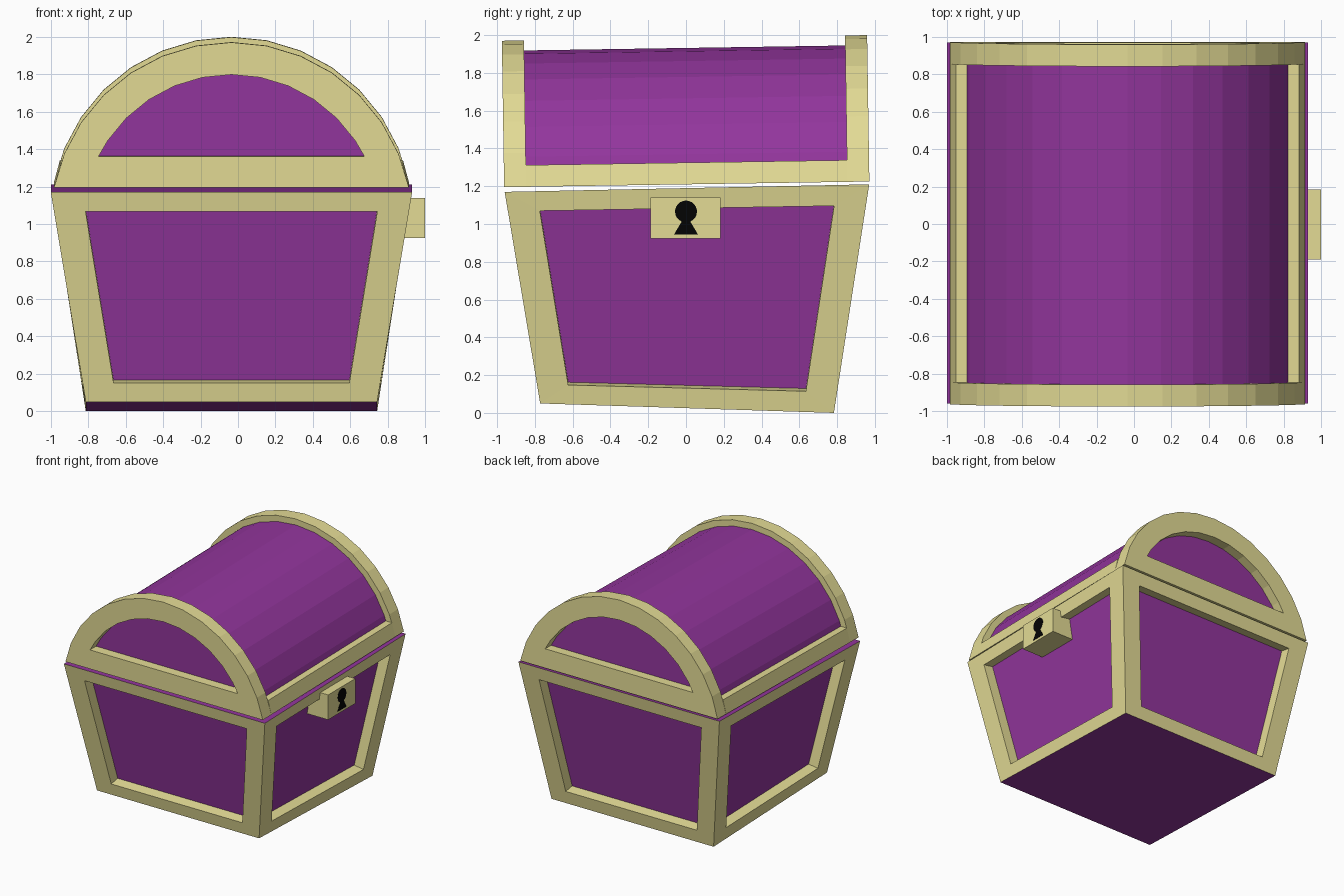
import bpy, bmesh
from math import sin, cos, asin, acos, atan, pi
from mathutils import Matrix

if "Cube" in bpy.data.objects:
    bpy.data.objects.remove(bpy.data.objects["Cube"])

CX = -0.035  # centre line of the chest


def material(name, color):
    m = bpy.data.materials.new(name)
    m.diffuse_color = (*color, 1)
    m.use_nodes = True
    m.node_tree.nodes["Principled BSDF"].inputs["Base Color"].default_value = m.diffuse_color
    return m


GOLD = material("gold_trim", (0.77, 0.71, 0.30))
PURPLE = material("purple_panel", (0.29, 0.036, 0.335))
BLACK = material("black", (0.001, 0.001, 0.001))


def finish(name, bm, *mats):
    bmesh.ops.remove_doubles(bm, verts=bm.verts, dist=1e-5)
    bmesh.ops.recalc_face_normals(bm, faces=bm.faces)
    me = bpy.data.meshes.new(name)
    bm.to_mesh(me)
    bm.free()
    for m in mats:
        me.materials.append(m)
    ob = bpy.data.objects.new(name, me)
    bpy.context.collection.objects.link(ob)
    return ob


def prism(name, profile, direction, mat):
    """Extrude an outline of 3D points along a direction."""
    bm = bmesh.new()
    face = bm.faces.new([bm.verts.new(p) for p in profile])
    ext = bmesh.ops.extrude_face_region(bm, geom=[face])["geom"]
    bmesh.ops.translate(bm, vec=direction,
                        verts=[v for v in ext if isinstance(v, bmesh.types.BMVert)])
    return finish(name, bm, mat)


# Chest body: tapered, slightly crooked box with a recessed panel on each wall
def body(depth=0.09):
    bm = bmesh.new()
    low = [(-.778, -.772, .05), (.778, -.772, .05), (.778, .783, 0), (-.778, .783, 0)]
    high = [(-.965, -.96, 1.17), (.965, -.96, 1.17), (.965, .97, 1.21), (-.965, .97, 1.21)]
    lo = [bm.verts.new((x + CX, y, z)) for x, y, z in low]
    hi = [bm.verts.new((x + CX, y, z)) for x, y, z in high]
    bm.faces.new(lo[::-1]).material_index = 1
    bm.faces.new(hi).material_index = 1
    for i in range(4):
        j = (i + 1) % 4
        outer = [lo[i], lo[j], hi[j], hi[i]]
        a, b, c, d = [v.co for v in outer]
        normal = (b - a).cross(d - a).normalized()
        rim = []
        for s, t in ((.104, .091), (.896, .091), (.911, .908), (.089, .908)):
            rim.append(a.lerp(b, s).lerp(d.lerp(c, s), t))
        edge = [bm.verts.new(p) for p in rim]
        deep = [bm.verts.new(p - normal * depth) for p in rim]
        for k in range(4):
            n = (k + 1) % 4
            bm.faces.new((outer[k], outer[n], edge[n], edge[k]))
            bm.faces.new((edge[k], edge[n], deep[n], deep[k]))
        bm.faces.new(deep).material_index = 1
    return finish("chest_body", bm, GOLD, PURPLE)


body()

# Lid is built level around z = 0 at its base, then tilted
R, RISE, HALF = 0.967, 0.775, 0.948
CZ = RISE - R
STEP = asin(HALF / R) / 7


def arc(r, floor):
    """Arch outline of radius r, cut off at height floor."""
    limit = acos((floor - CZ) / r)
    angles = [max(-limit, min(limit, i * STEP)) for i in range(-7, 8)]
    return [(r * sin(a), CZ + r * cos(a)) for a in angles]


def arch(name, y0, y1):
    outer, inner = arc(R, 0), arc(0.795, 0.166)
    bm = bmesh.new()
    loops = [[bm.verts.new((x, y, z)) for x, z in pts]
             for pts, y in ((outer, y0), (inner, y0), (inner, y1), (outer, y1))]
    for k in range(4):
        p, q = loops[k], loops[(k + 1) % 4]
        for i in range(15):
            j = (i + 1) % 15
            bm.faces.new((p[i], p[j], q[j], q[i]))
    bmesh.ops.dissolve_degenerate(bm, dist=1e-5, edges=bm.edges)
    return finish(name, bm, GOLD)


lid = [arch("lid_front_arch", -0.967, -0.85), arch("lid_back_arch", 0.85, 0.967)]
lid.append(prism("lid_barrel", [(x, -0.885, z) for x, z in arc(0.914, 0)],
                 (0, 1.77, 0), PURPLE))
for name, s in (("lid_left_rail", -1), ("lid_right_rail", 1)):
    section = [(HALF, 0), (0.917, 0.115), (0.84, 0.115), (0.84, 0)]
    lid.append(prism(name, [(s * x, -0.85, z) for x, z in section], (0, 1.7, 0), GOLD))
tilt = Matrix.Translation((CX, 0.004, 1.21)) @ Matrix.Rotation(atan(0.0155), 4, "X")
for ob in lid:
    ob.data.transform(tilt)

# Lock block on the right side
bm = bmesh.new()
bmesh.ops.create_cube(bm, size=1, matrix=Matrix.Translation((0.883, -0.003, 1.032))
                      @ Matrix.Diagonal((0.23, 0.372, 0.216, 1)))
finish("lock", bm, GOLD)

# Keyhole: round top flowing into a flared slot
outline = [(1.0, 0.058 * sin(a), 1.066 + 0.058 * cos(a))
           for a in (-0.87 * pi + 1.74 * pi * i / 20 for i in range(21))]
outline += [(1.0, 0.063, 0.945), (1.0, -0.063, 0.945)]
prism("keyhole", outline, (-0.006, 0, 0), BLACK)
